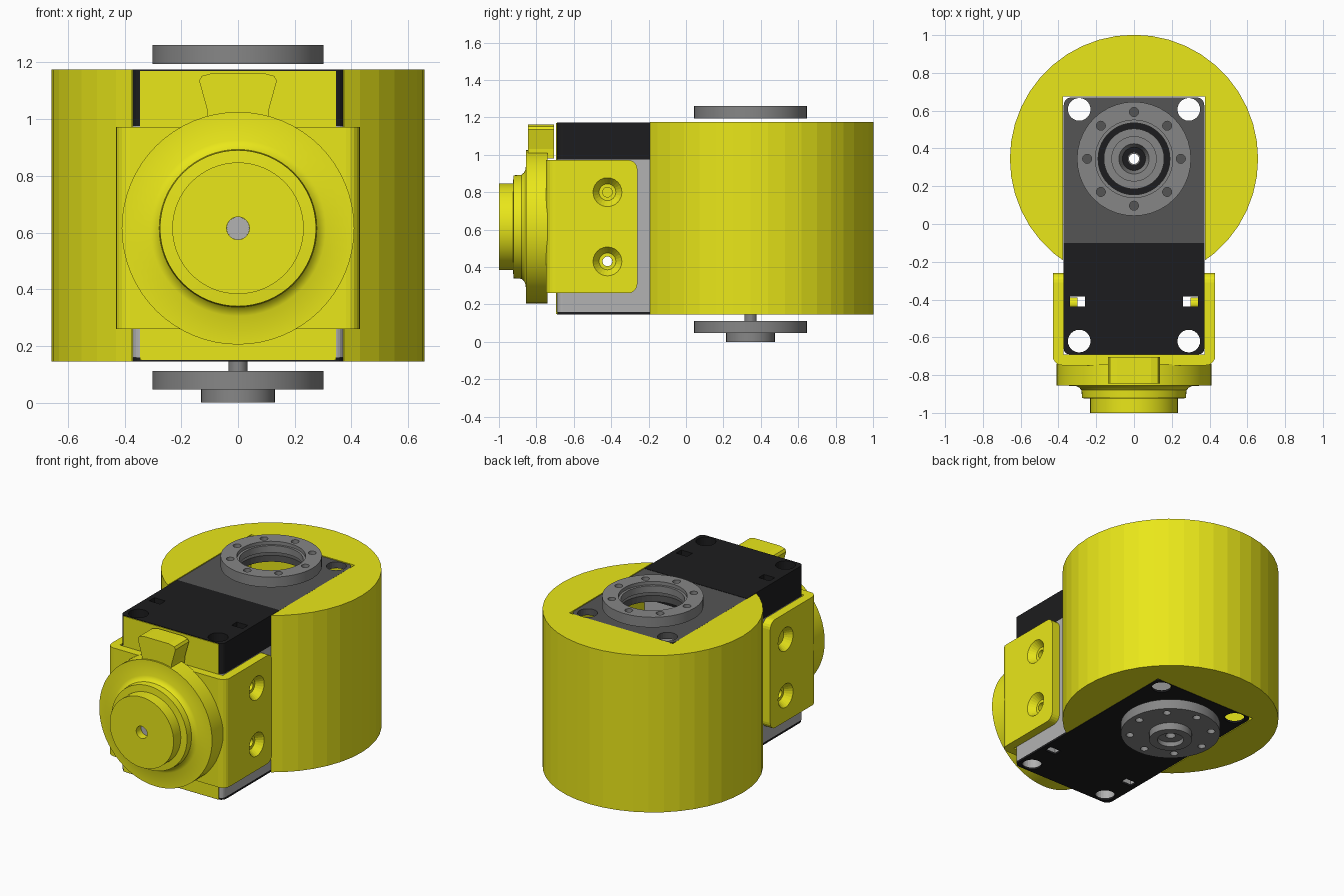
import bpy, bmesh
from math import pi, cos, sin
from mathutils import Matrix, Vector

if "Cube" in bpy.data.objects:
    bpy.data.objects.remove(bpy.data.objects["Cube"])


def material(name, rgb):
    m = bpy.data.materials.new(name)
    m.diffuse_color = (*rgb, 1)
    m.use_nodes = True
    m.node_tree.nodes["Principled BSDF"].inputs["Base Color"].default_value = m.diffuse_color
    return m


YELLOW = material("yellow", (0.82, 0.80, 0.01))
BLACK = material("black", (0.012, 0.012, 0.013))
DARK = material("dark_grey", (0.09, 0.09, 0.09))
STEEL = material("steel_grey", (0.24, 0.24, 0.24))
GREY = material("light_grey", (0.45, 0.45, 0.45))


def finish(name, bm, mat=None):
    bmesh.ops.recalc_face_normals(bm, faces=bm.faces)
    me = bpy.data.meshes.new(name)
    bm.to_mesh(me)
    bm.free()
    ob = bpy.data.objects.new(name, me)
    bpy.context.collection.objects.link(ob)
    if mat:
        me.materials.append(mat)
    return ob


def box(name, x, y, z, mat=None, bevel=0, pick=None):
    """Box from ranges; pick(midpoint, direction) chooses the edges to round."""
    bm = bmesh.new()
    bmesh.ops.create_cube(bm, size=1)
    for v in bm.verts:
        v.co = Vector([r[0] + (c + 0.5) * (r[1] - r[0]) for c, r in zip(v.co, (x, y, z))])
    if bevel:
        edges = [e for e in bm.edges if pick((e.verts[0].co + e.verts[1].co) / 2,
                                             (e.verts[1].co - e.verts[0].co).normalized())]
        bmesh.ops.bevel(bm, geom=edges, offset=bevel, segments=5, profile=0.5, affect='EDGES')
    return finish(name, bm, mat)


def vertical(mid, d):
    return abs(d.z) > 0.9


ROT = {'z': Matrix(), 'x': Matrix.Rotation(pi / 2, 4, 'Y'), 'y': Matrix.Rotation(pi / 2, 4, 'X')}


def lathe(name, profile, places, mat=None, axis='z', n=40):
    """Closed (radius, height) loop spun round an axis, repeated at each place.
    Height runs along +z, +x or -y."""
    bm = bmesh.new()
    for place in places:
        M = Matrix.Translation(place) @ ROT[axis]
        rings = []
        for r, h in profile:
            if r == 0:
                rings.append([bm.verts.new(M @ Vector((0, 0, h)))] * n)
            else:
                rings.append([bm.verts.new(M @ Vector((r * cos(2 * pi * i / n), r * sin(2 * pi * i / n), h)))
                              for i in range(n)])
        for k, a in enumerate(rings):
            b = rings[(k + 1) % len(rings)]
            for i in range(n):
                j = (i + 1) % n
                vs = list(dict.fromkeys([a[i], a[j], b[j], b[i]]))
                if len(vs) > 2:
                    bm.faces.new(vs)
    return finish(name, bm, mat)


def rod(r, h0, h1):
    return [(0, h0), (r, h0), (r, h1), (0, h1)]


def cut(targets, cutter):
    for ob in targets:
        m = ob.modifiers.new("cut", 'BOOLEAN')
        m.operation, m.solver, m.object = 'DIFFERENCE', 'EXACT', cutter
        bpy.context.view_layer.objects.active = ob
        bpy.ops.object.modifier_apply(modifier=m.name)
    bpy.data.objects.remove(cutter)


AX = (0, 0.345, 0)          # output axis
FZ = 0.615                  # height of the front flange axis
W = (-0.372, 0.372)

# Round housing with rectangular pocket
housing = lathe("round_housing", rod(0.657, 0.145, 1.175), [AX], YELLOW, n=44)
cut([housing], box("cutter", (-0.376, 0.376), (-1, 0.674), (0, 2)))

# Motor body: lower block, cap, plates around the output axis
block = box("motor_block", W, (-0.69, -0.1), (0.16, 0.975), GREY, 0.03,
            lambda m, d: vertical(m, d) and m.y < -0.5)
cap = box("motor_cap", W, (-0.69, -0.1), (0.975, 1.174), BLACK, 0.03,
          lambda m, d: vertical(m, d) and m.y < -0.5)
top = box("top_plate", W, (-0.1, 0.67), (1.13, 1.172), DARK, 0.04,
          lambda m, d: vertical(m, d) and m.y > 0.5)
base = box("base_plate", W, (-0.69, 0.67), (0.146, 0.16), BLACK, 0.04, vertical)
face = box("front_face_plate", (-0.345, 0.345), (-0.694, -0.68), (0.15, 1.17), YELLOW)
cut([block, cap, top, base],
    lathe("cutter", rod(0.06, 0, 2), [(x, y, 0) for x in (-0.29, 0.29) for y in (-0.62, 0.607)], n=24))
cut([block, cap, base],
    box("cutter", (0.26, 0.34), (-0.437, -0.383), (0, 2)))
cut([block, cap, base],
    box("cutter", (-0.34, -0.26), (-0.437, -0.383), (0, 2)))
cut([top], lathe("cutter", rod(0.2, 0, 2), [AX]))
cut([base], lathe("cutter", rod(0.03, 0, 2), [AX]))

# Output discs with bolt holes
upper = lathe("upper_disc", [(0.19, 1.195), (0.302, 1.195), (0.302, 1.262), (0.205, 1.262),
                             (0.205, 1.24), (0.19, 1.24)], [AX], STEEL)
lower = lathe("lower_disc", [(0.03, 0.03), (0.08, 0.03), (0.08, 0), (0.13, 0), (0.13, 0.047),
                             (0.302, 0.047), (0.302, 0.112), (0.03, 0.112)], [AX], STEEL)
bolts = [(0.248 * cos(i * pi / 4), AX[1] + 0.248 * sin(i * pi / 4), 0) for i in range(8)]
cut([upper, lower], lathe("cutter", rod(0.024, -1, 2), bolts, n=16))
lathe("output_shaft", [(0.027, 0.10), (0.033, 0.10), (0.033, 0.165), (0.027, 0.165)], [AX], STEEL, n=24)
lathe("inner_bearing", [(0.06, 0.155), (0.16, 0.155), (0.16, 0.19), (0.12, 0.19),
                        (0.12, 0.22), (0.08, 0.22)], [AX], STEEL)

# U-shaped mounting bracket
bracket = box("mounting_bracket", (-0.43, 0.43), (-0.748, -0.26), (0.26, 0.972), YELLOW, 0.05,
              lambda m, d: (vertical(m, d) and m.y < -0.5) or (abs(d.x) > 0.9 and m.y > -0.5))
cut([bracket], box("cutter", (-0.374, 0.374), (-0.692, 0), (0, 2)))
screws = [(0, -0.42, z) for z in (0.43, 0.8)]
cut([bracket, block], lathe("cutter", rod(0.031, -1, 1), screws, axis='x', n=24))
for s, side in ((1, "right"), (-1, "left")):
    cut([bracket], lathe("cutter", [(0, s * 0.385), (0.045, s * 0.385), (0.078, s * 0.431), (0, s * 0.431)],
                         screws, axis='x', n=24))
    lathe(side + "_screw_sleeves", [(0.026, s * 0.3), (0.032, s * 0.3), (0.032, s * 0.385), (0.026, s * 0.385)],
          screws, YELLOW, 'x', 24)

# Stepped front flange with centre hole
flange = lathe("front_flange", [(0.04, 0.74), (0.41, 0.74), (0.41, 0.855), (0.31, 0.857), (0.29, 0.866),
                                (0.278, 0.88), (0.275, 0.922), (0.232, 0.925), (0.232, 1.0), (0.04, 1.0)],
               [(0, 0, FZ)], YELLOW, 'y', 64)
lathe("flange_pin", rod(0.04, 0.74, 0.95), [(0, 0, FZ)], GREY, 'y', 24)

# Flared locating tab on top of the flange
bm = bmesh.new()
half = [(0.105, 0.98), (0.108, 1.03), (0.137, 1.135), (0.128, 1.152), (0.09, 1.162)]
outline = half + [(-x, z) for x, z in reversed(half)]
f = bm.faces.new([bm.verts.new((x, -0.845, z)) for x, z in outline])
ext = bmesh.ops.extrude_face_region(bm, geom=[f])["geom"]
bmesh.ops.translate(bm, vec=(0, 0.14, 0), verts=[v for v in ext if isinstance(v, bmesh.types.BMVert)])
finish("locating_tab", bm, YELLOW)

# Smooth only the flange, its sharp steps stay crisp
bpy.ops.object.select_all(action='DESELECT')
for ob in (flange, upper, lower):
    ob.select_set(True)
bpy.context.view_layer.objects.active = flange
bpy.ops.object.shade_smooth_by_angle(angle=0.5)
